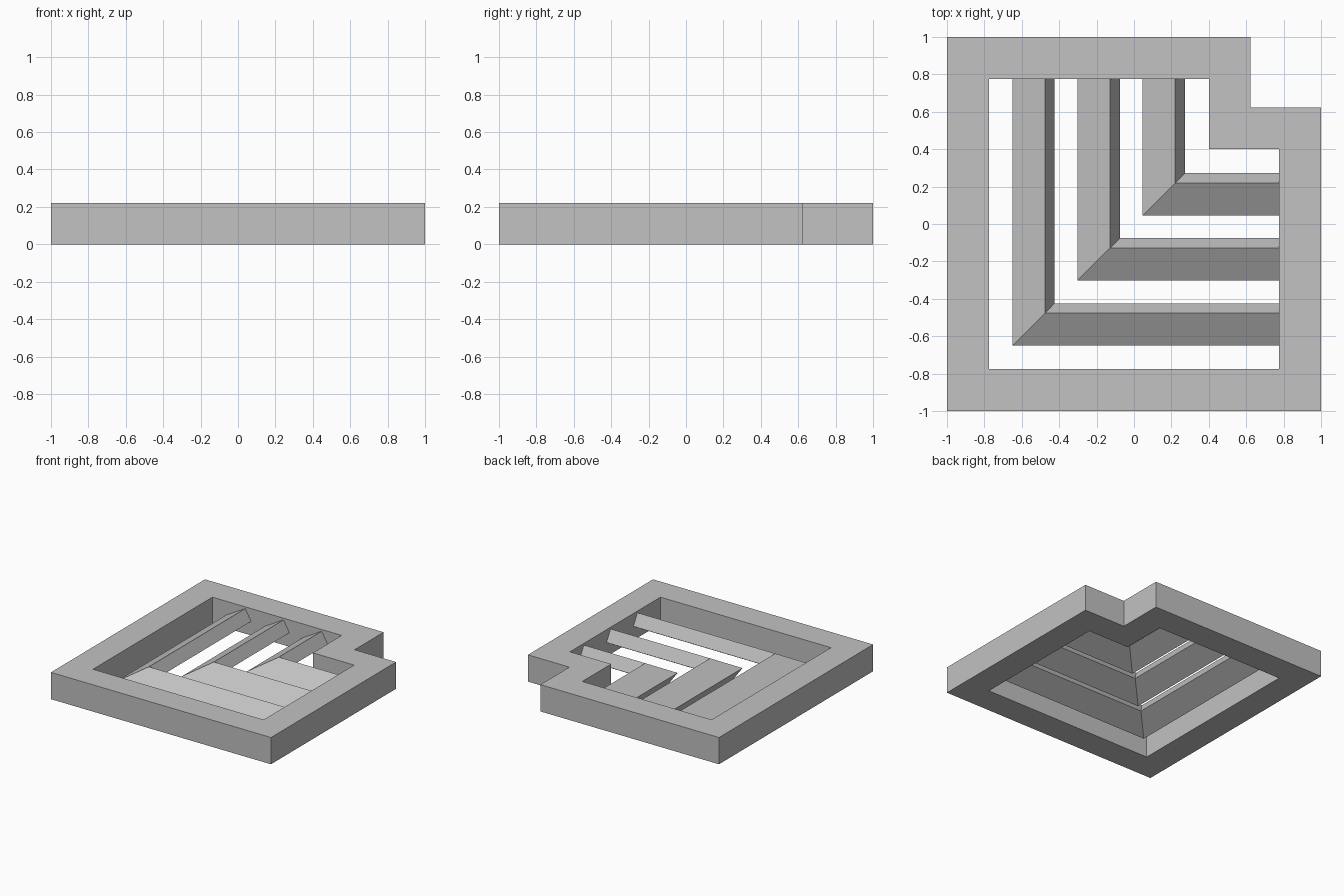
import bpy
from math import cos, sin, radians
from mathutils import Vector

cube = bpy.data.objects.get("Cube")
if cube:
    bpy.data.objects.remove(cube, do_unlink=True)

HEIGHT = 0.22
INNER = 0.775

grey = bpy.data.materials.new("plain grey")
grey.use_nodes = True
colour = (0.54, 0.54, 0.54, 1)
grey.diffuse_color = colour
grey.node_tree.nodes["Principled BSDF"].inputs["Base Color"].default_value = colour


def make_object(name, verts, faces):
    mesh = bpy.data.meshes.new(name)
    mesh.from_pydata(verts, [], faces)
    mesh.materials.append(grey)
    obj = bpy.data.objects.new(name, mesh)
    bpy.context.collection.objects.link(obj)
    return obj


def notched_square(half, notch):
    """Square outline with its back left corner stepped in."""
    return [(-half, -half), (half, -half), (half, notch),
            (notch, notch), (notch, half), (-half, half)]


# Notched frame: outer and inner outlines, bridged on every side
def build_frame():
    outer, inner = notched_square(1, 0.623), notched_square(INNER, 0.4)
    n = len(outer)
    loops = [(outer, 0), (outer, HEIGHT), (inner, HEIGHT), (inner, 0)]
    verts = [(x, y, z) for loop, z in loops for x, y in loop]
    faces = []
    for ring in range(4):
        a, b = ring * n, (ring + 1) % 4 * n
        for i in range(n):
            j = (i + 1) % n
            faces.append((a + i, a + j, b + j, b + i))
    make_object("frame", verts, faces)


# L-shaped louvre: a tilted board swept along two mitred arms
def build_louvre(name, start):
    tilt = radians(30)
    along = Vector((cos(tilt), sin(tilt))) * 0.2
    across = Vector((sin(tilt), -cos(tilt))) * 0.106
    low = Vector((start, HEIGHT / 2)) - Vector((0, (along + across).y / 2))
    section = [low, low + across, low + across + along, low + along]
    verts = [(p.x, INNER, p.y) for p in section]      # end at the back rail
    verts += [(p.x, p.x, p.y) for p in section]       # mitred corner
    verts += [(INNER, p.x, p.y) for p in section]     # end at the side rail
    faces = [(0, 1, 2, 3), (11, 10, 9, 8)]
    for a in (0, 4):
        for i in range(4):
            j = (i + 1) % 4
            faces.append((a + j, a + i, a + 4 + i, a + 4 + j))
    make_object(name, verts, faces)


build_frame()
for name, start in (("outer", -0.65), ("middle", -0.302), ("inner", 0.045)):
    build_louvre(name + "_louvre", start)
